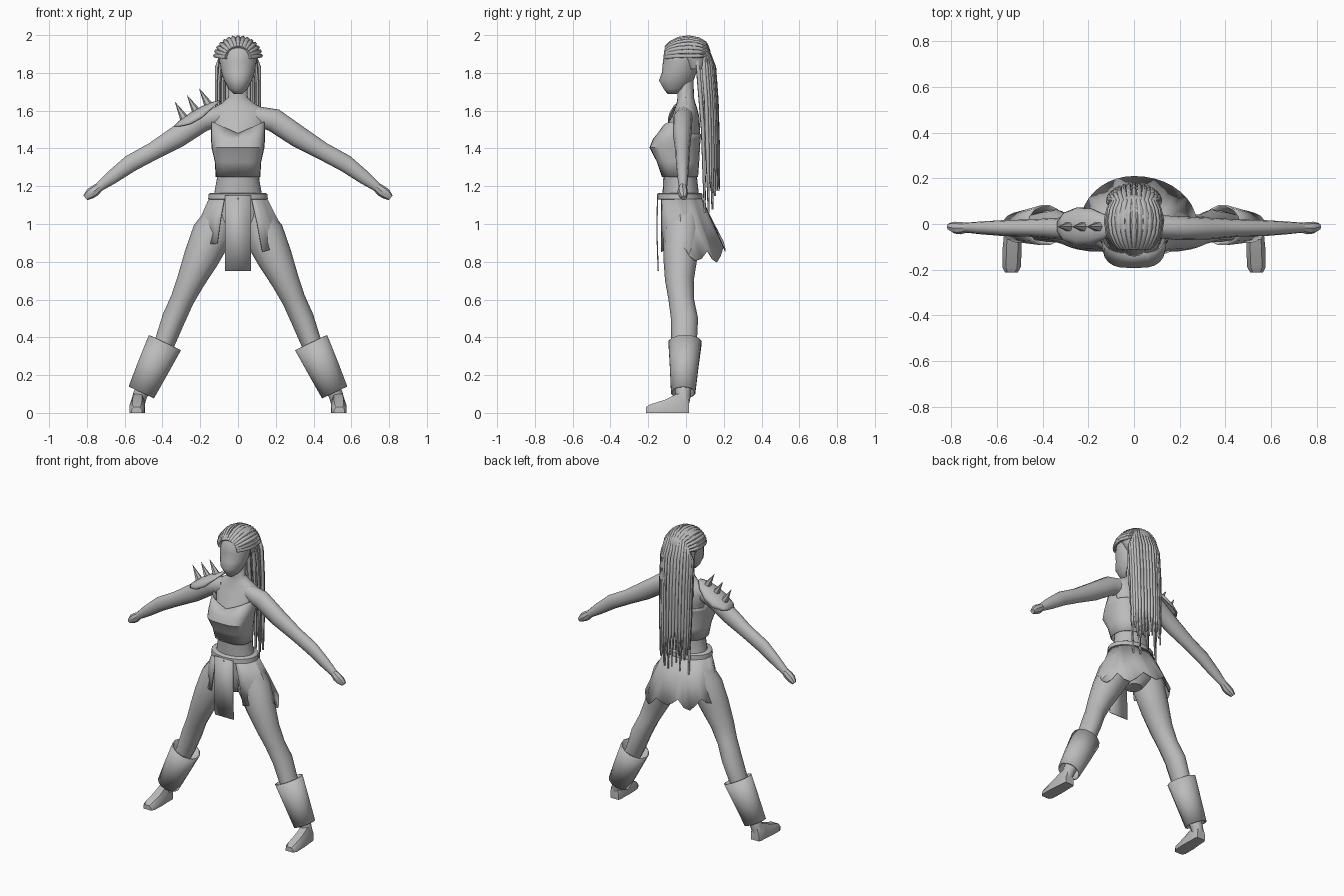
import bpy, bmesh, math, random
from mathutils import Vector

random.seed(4)
cube = bpy.data.objects.get("Cube")
if cube:
    bpy.data.objects.remove(cube, do_unlink=True)

grey = bpy.data.materials.new("plain grey")
grey.use_nodes = True
grey.diffuse_color = (0.5, 0.5, 0.5, 1)
grey.node_tree.nodes["Principled BSDF"].inputs["Base Color"].default_value = (0.5, 0.5, 0.5, 1)


def finish(ob, angle=40, thick=0):
    """Give a part its material, thickness and shading."""
    ob.data.materials.append(grey)
    bpy.ops.object.select_all(action="DESELECT")
    bpy.context.view_layer.objects.active = ob
    ob.select_set(True)
    if thick:
        mod = ob.modifiers.new("thickness", "SOLIDIFY")
        mod.thickness = thick
    bpy.ops.object.shade_smooth_by_angle(angle=math.radians(angle))


def loft(name, rings, caps=True, closed=True, angle=40, thick=0):
    """Skin a list of equal point rings."""
    bm = bmesh.new()
    rows = [[bm.verts.new(p) for p in ring] for ring in rings]
    n = len(rows[0])
    for a, b in zip(rows, rows[1:]):
        for i in range(n if closed else n - 1):
            j = (i + 1) % n
            bm.faces.new((a[i], a[j], b[j], b[i]))
    if caps:
        bm.faces.new(rows[0][::-1])
        bm.faces.new(rows[-1])
    bmesh.ops.recalc_face_normals(bm, faces=bm.faces[:])
    mesh = bpy.data.meshes.new(name)
    bm.to_mesh(mesh)
    bm.free()
    ob = bpy.data.objects.new(name, mesh)
    bpy.context.collection.objects.link(ob)
    finish(ob, angle, thick)
    return ob


def circle(n):
    return [(math.cos(2 * math.pi * i / n), math.sin(2 * math.pi * i / n)) for i in range(n)]


def limb(name, path, side=1, n=12, **kw):
    """Tube along a path in the xz plane; stations are x, z, y centre, width, depth."""
    rings = []
    for k, (x, z, y, w, d) in enumerate(path):
        p, q = path[max(k - 1, 0)], path[min(k + 1, len(path) - 1)]
        t = Vector((q[0] - p[0], 0, q[1] - p[1])).normalized()
        across = Vector((0, 1, 0)).cross(t)
        pts = [Vector((x, y, z)) + across * w * c + Vector((0, d * s, 0)) for c, s in circle(n)]
        rings.append([(side * v.x, v.y, v.z) for v in pts])
    return loft(name, rings, **kw)


def trunk(name, levels, n=20, front=1, **kw):
    """Upright body; levels are z, half width, front y, back y. front < 1 squares the front."""
    rings = []
    for z, w, f, b in levels:
        ring = []
        for c, s in circle(n):
            e = front if s < 0 else 1
            ring.append((w * math.copysign(abs(c) ** e, c),
                         (f + b) / 2 + (b - f) / 2 * math.copysign(abs(s) ** e, s), z))
        rings.append(ring)
    return loft(name, rings, **kw)


# Body and head
trunk("torso", [(0.89, 0.05, -0.06, 0.05), (0.95, 0.13, -0.10, 0.085), (1.04, 0.155, -0.115, 0.095),
                (1.14, 0.13, -0.125, 0.07), (1.25, 0.11, -0.12, 0.058), (1.41, 0.125, -0.15, 0.068),
                (1.50, 0.135, -0.115, 0.075), (1.57, 0.16, -0.075, 0.07), (1.61, 0.14, -0.06, 0.06),
                (1.64, 0.085, -0.05, 0.05), (1.67, 0.052, -0.045, 0.042), (1.76, 0.046, -0.045, 0.04)])
trunk("head", [(1.688, 0.022, -0.098, -0.05), (1.715, 0.05, -0.118, 0.0), (1.76, 0.074, -0.143, 0.04),
               (1.80, 0.088, -0.128, 0.055), (1.86, 0.098, -0.122, 0.07), (1.92, 0.097, -0.115, 0.08),
               (1.96, 0.075, -0.08, 0.075), (1.985, 0.03, -0.03, 0.04)], angle=60)

# Arms, legs, boot cuffs and feet
for side, word in ((1, "left"), (-1, "right")):
    limb(word + "_arm", [(0.09, 1.575, -0.01, 0.05, 0.05), (0.19, 1.55, -0.018, 0.062, 0.052),
                         (0.32, 1.462, -0.02, 0.058, 0.048), (0.45, 1.385, -0.018, 0.047, 0.038),
                         (0.57, 1.32, -0.018, 0.046, 0.035), (0.67, 1.245, -0.017, 0.036, 0.028),
                         (0.735, 1.195, -0.016, 0.024, 0.022)], side)
    limb(word + "_hand", [(0.725, 1.203, -0.016, 0.022, 0.02), (0.76, 1.175, -0.018, 0.03, 0.027),
                          (0.785, 1.158, -0.016, 0.028, 0.026), (0.808, 1.138, -0.012, 0.016, 0.016)], side, 8)
    limb(word + "_leg", [(0.09, 1.06, -0.01, 0.075, 0.09), (0.135, 0.95, -0.02, 0.108, 0.10),
                         (0.195, 0.82, -0.03, 0.094, 0.09), (0.25, 0.70, -0.035, 0.074, 0.076),
                         (0.295, 0.60, -0.025, 0.062, 0.068), (0.34, 0.50, -0.008, 0.062, 0.072),
                         (0.385, 0.38, -0.01, 0.055, 0.068), (0.47, 0.20, -0.015, 0.045, 0.05),
                         (0.52, 0.09, -0.015, 0.038, 0.04), (0.532, 0.04, -0.015, 0.036, 0.03)], side)
    limb(word + "_boot_cuff", [(0.387, 0.372, -0.005, 0.094, 0.09), (0.45, 0.24, -0.01, 0.085, 0.077),
                               (0.512, 0.108, -0.015, 0.074, 0.066)], side, 14, caps=False, thick=0.008)
    foot = []
    for y, top, w in ((0.015, 0.075, 0.03), (0.0, 0.105, 0.036), (-0.05, 0.10, 0.038),
                      (-0.11, 0.07, 0.042), (-0.19, 0.045, 0.04), (-0.212, 0.03, 0.028)):
        foot.append([(side * (0.53 - y * 0.03 + w * u), y, v * top)
                     for u, v in ((-1, 0), (1, 0), (1, 0.55), (0.6, 1), (-0.6, 1), (-1, 0.55))])
    loft(word + "_foot", foot, angle=35)

# Bodice with a dipped neckline
bodice = trunk("bodice", [(1.25, 0.118, -0.128, 0.064), (1.33, 0.123, -0.155, 0.07),
                          (1.405, 0.14, -0.193, 0.074), (1.45, 0.143, -0.175, 0.077),
                          (1.50, 0.142, -0.13, 0.08)], n=24, front=0.62, caps=False, thick=0.005, angle=30)
for v in bodice.data.vertices:
    if v.co.z > 1.49:
        v.co.z = 1.48 + 0.06 * min(abs(v.co.x) / 0.135, 1) if v.co.y < -0.02 else 1.475

# Belt
trunk("belt", [(1.13, 0.153, -0.15, 0.085), (1.132, 0.158, -0.155, 0.088),
               (1.16, 0.155, -0.152, 0.086), (1.165, 0.145, -0.145, 0.08)], n=24)

# Ragged skirt, longer on the left, open at the front
rings = [[], [], []]
steps = 32
for i in range(steps + 1):
    a = math.radians(-62 + 304 * i / steps)
    c, s = math.cos(a), math.sin(a)
    rag = (0.0, 0.025, 0.06, 0.02)[i % 4] + random.uniform(-0.01, 0.01)
    wide = 0.275 if c > 0 else 0.235
    hem = 0.93 - (0.09 if c > 0 else 0.03) * abs(c) - 0.05 * max(s, 0)
    low = Vector((wide * c, 0.21 * s if s > 0 else 0.15 * s, hem + rag - 0.03))
    top = Vector((0.148 * c, -0.033 + 0.112 * s, 1.15))
    for k, f in enumerate((0, 0.5, 1)):
        p = top.lerp(low, f)
        p.x *= 1 + 0.1 * f * (1 - f)
        rings[k].append(p)
loft("skirt", rings, caps=False, closed=False, thick=0.005, angle=35)

# Front cloth panel
loft("front_cloth", [[(x, y, z) for x in (-0.07, 0.07)] for z, y in ((1.15, -0.154), (0.95, -0.157), (0.75, -0.15))],
     caps=False, closed=False, thick=0.006)

# Shoulder guard: a domed leaf along the right shoulder
rings = []
for x, z, w, drop in ((-0.095, 1.655, 0.015, 0.005), (-0.13, 1.648, 0.055, 0.03), (-0.19, 1.625, 0.082, 0.06),
                      (-0.25, 1.592, 0.085, 0.06), (-0.31, 1.548, 0.06, 0.03), (-0.338, 1.522, 0.02, 0.006)):
    rings.append([(x, -0.012 + w * math.sin(t), z - drop * (1 - math.cos(t)))
                  for t in [math.pi / 2 * k / 4 for k in range(-4, 5)]])
loft("shoulder_guard", rings, caps=False, closed=False, thick=0.008)

# Shoulder spikes
for i in range(3):
    base = Vector((-0.285 + 0.064 * i, -0.012, 1.56 + 0.036 * i))
    tip = base + Vector((-0.048, 0, 0.085))
    t = (tip - base).normalized()
    u = t.cross(Vector((0, 1, 0)))
    ring = [(u * c + Vector((0, s, 0))) for c, s in circle(6)]
    loft("shoulder_spike_%d" % (i + 1), [[base + r * 0.023 for r in ring], [tip + r * 0.001 for r in ring]], angle=25)

# Hair cap, then braids sweeping back from the forehead and hanging
trunk("hair_cap", [(1.82, 0.085, 0.0, 0.105), (1.87, 0.106, -0.03, 0.125), (1.915, 0.11, -0.095, 0.13),
                   (1.955, 0.094, -0.085, 0.115), (1.98, 0.06, -0.05, 0.08), (1.99, 0.02, -0.01, 0.03)], angle=60)


def braid(curve, points):
    s = curve.splines.new("POLY")
    s.points.add(len(points) - 1)
    for k, (dot, p) in enumerate(zip(s.points, points)):
        dot.co = (*p, 1)
        dot.radius = 0.45 if k == len(points) - 1 else 1


curve = bpy.data.curves.new("braids", "CURVE")
curve.dimensions = "3D"
curve.bevel_depth = 0.0115
curve.bevel_resolution = 1
curve.use_fill_caps = True
count = 15
for i in range(count):
    u = -1 + 2 * i / (count - 1)
    a = u * math.radians(82)
    pts = []
    for t in (0.55, 0.85, 1.2, 1.6, 2.0, 2.3):
        pts.append((0.122 * math.sin(t) * math.sin(a), 0.01 - 0.135 * math.cos(t),
                    1.875 + 0.114 * math.sin(t) * math.cos(a)))
    x, back = 0.112 * math.sin(a), 0.09 + 0.065 * math.cos(a)
    end = 1.16 + random.uniform(-0.03, 0.08)
    pts += [(x, back - 0.005, 1.83), (x, back + 0.008, 1.65), (x * 0.97, back + 0.015, 1.4), (x * 0.95, back + 0.02, end)]
    braid(curve, pts)
# Inner layer of hanging braids
for i in range(10):
    x = -0.1 + 0.2 * i / 9
    y = 0.07 + 0.02 * (i % 3)
    braid(curve, [(x * 0.9, y - 0.01, 1.87), (x, y, 1.75), (x, y + 0.02, 1.5),
                  (x * 0.9, y + 0.03, 1.02 + random.uniform(0, 0.2))])
hair = bpy.data.objects.new("braids", curve)
bpy.context.collection.objects.link(hair)
bpy.ops.object.select_all(action="DESELECT")
bpy.context.view_layer.objects.active = hair
hair.select_set(True)
bpy.ops.object.convert(target="MESH")
finish(bpy.context.view_layer.objects.active, 60)
